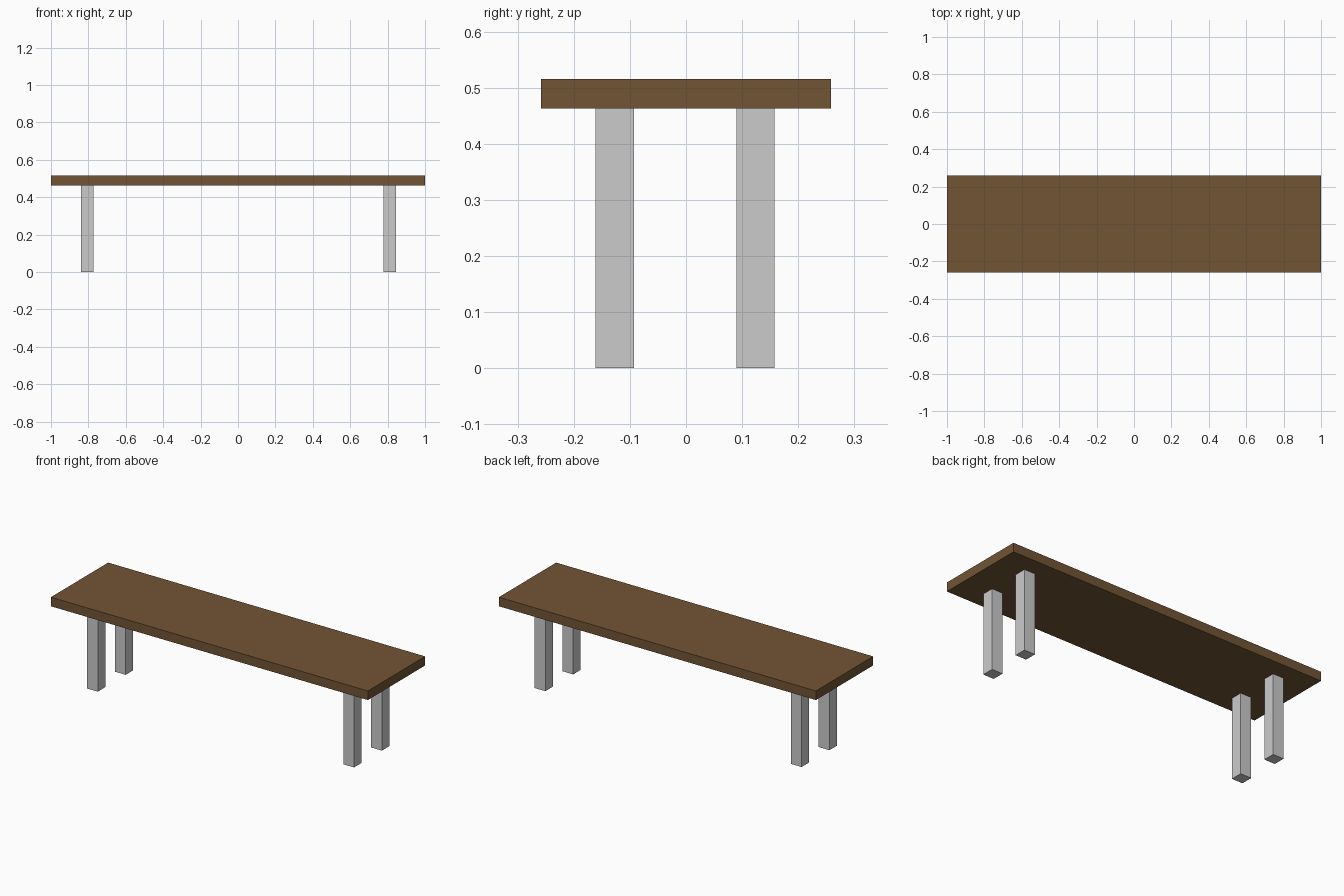
import bpy

if "Cube" in bpy.data.objects:
    bpy.data.objects.remove(bpy.data.objects["Cube"])


def box(name, size, centre):
    bpy.ops.mesh.primitive_cube_add(size=1, location=centre)
    obj = bpy.context.object
    obj.name = name
    obj.scale = size
    bpy.ops.object.transform_apply(location=False, rotation=False, scale=True)
    return obj


SEAT_BOTTOM, SEAT_TOP = 0.463, 0.515
LEG_WIDTH = 0.068

# Wooden seat plank
seat = box("seat", (2.0, 0.516, SEAT_TOP - SEAT_BOTTOM),
           (0, 0, (SEAT_TOP + SEAT_BOTTOM) / 2))
wood = bpy.data.materials.new("dark_wood")
wood.diffuse_color = (0.17, 0.09, 0.035, 1)
wood.use_nodes = True
wood.node_tree.nodes["Principled BSDF"].inputs["Base Color"].default_value = wood.diffuse_color
seat.data.materials.append(wood)

# Four square legs
for side, x in (("left", -0.806), ("right", 0.811)):
    for end, y in (("front", -0.127), ("back", 0.124)):
        box(f"{end}_{side}_leg", (LEG_WIDTH, LEG_WIDTH, SEAT_BOTTOM),
            (x, y, SEAT_BOTTOM / 2))
